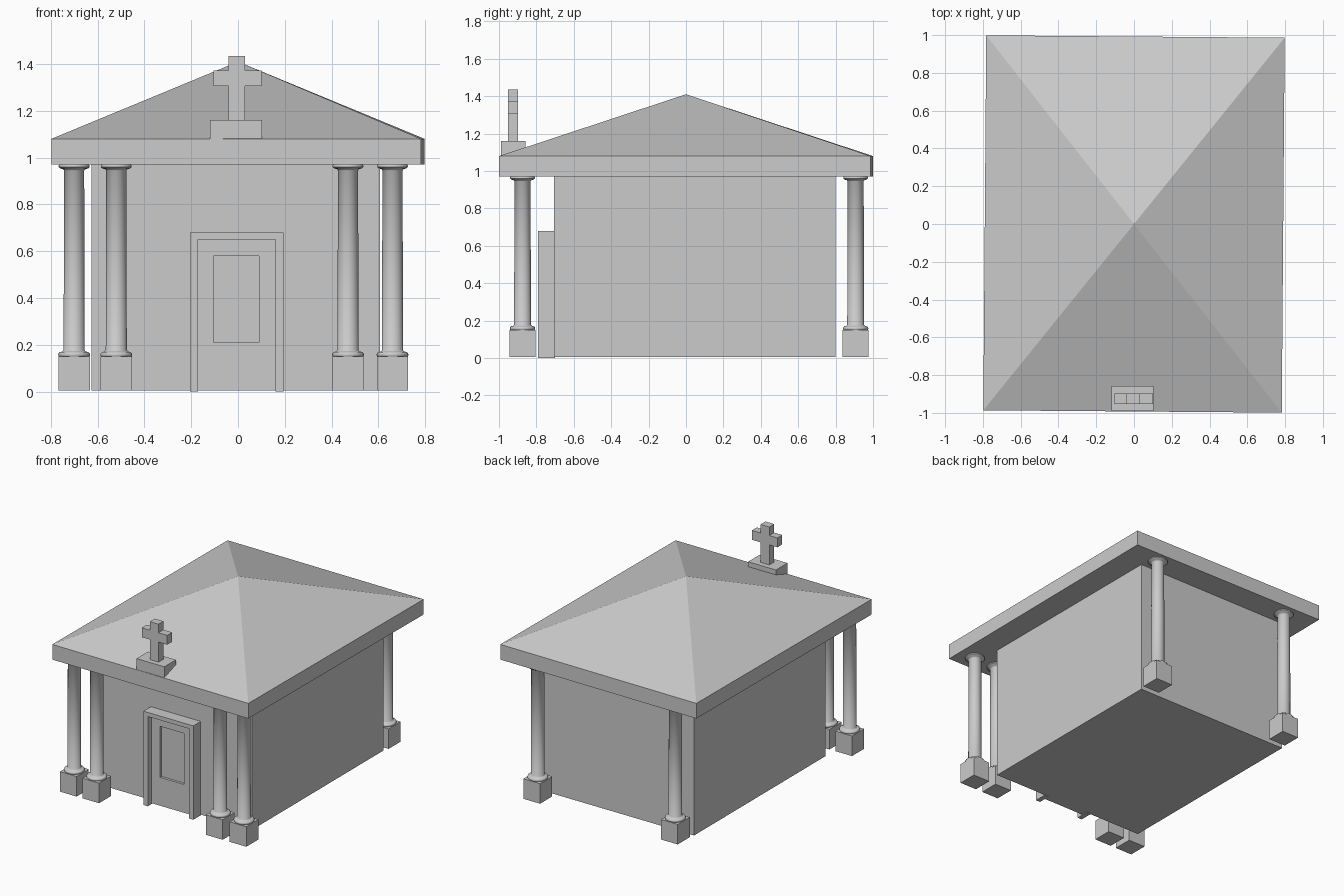
import bpy, bmesh, math

if "Cube" in bpy.data.objects:
    bpy.data.objects.remove(bpy.data.objects["Cube"])


def finish(name, bm):
    bmesh.ops.recalc_face_normals(bm, faces=bm.faces)
    mesh = bpy.data.meshes.new(name)
    bm.to_mesh(mesh)
    bm.free()
    obj = bpy.data.objects.new(name, mesh)
    bpy.context.collection.objects.link(obj)
    return obj


def box(name, x0, x1, y0, y1, z0, z1):
    bm = bmesh.new()
    bmesh.ops.create_cube(bm, size=1)
    for v in bm.verts:
        v.co.x = x1 if v.co.x > 0 else x0
        v.co.y = y1 if v.co.y > 0 else y0
        v.co.z = z1 if v.co.z > 0 else z0
    return finish(name, bm)


def prism(name, outline, y0, y1):
    """Extrude an (x, z) outline along y."""
    bm = bmesh.new()
    face = bm.faces.new([bm.verts.new((x, y0, z)) for x, z in outline])
    ext = bmesh.ops.extrude_face_region(bm, geom=[face])
    for g in ext["geom"]:
        if isinstance(g, bmesh.types.BMVert):
            g.co.y = y1
    return finish(name, bm)


def column(name, x, y):
    """Square plinth with a lathed shaft, base ring and capital."""
    box(name + "_plinth", x - 0.067, x + 0.067, y - 0.069, y + 0.069, 0.005, 0.15)
    ring = [(0.054 + 0.014 * math.cos(a), 0.158 + 0.013 * math.sin(a))
            for a in (math.radians(d) for d in range(-90, 91, 30))]
    profile = [(0, 0.145)] + ring + [
        (0.050, 0.172), (0.045, 0.178), (0.043, 0.945), (0.048, 0.951),
        (0.060, 0.954), (0.066, 0.960), (0.066, 0.966), (0.062, 0.972), (0, 0.972)]
    bm = bmesh.new()
    verts = [bm.verts.new((r, 0, z)) for r, z in profile]
    edges = [bm.edges.new(p) for p in zip(verts, verts[1:])]
    bmesh.ops.spin(bm, geom=verts + edges, cent=(0, 0, 0), axis=(0, 0, 1),
                   angle=math.tau, steps=32)
    bmesh.ops.remove_doubles(bm, verts=bm.verts, dist=0.0001)
    obj = finish(name + "_shaft", bm)
    obj.location = (x, y, 0)
    bpy.ops.object.select_all(action='DESELECT')
    obj.select_set(True)
    bpy.context.view_layer.objects.active = obj
    bpy.ops.object.shade_smooth_by_angle(angle=math.radians(40))


# main walls
box("walls", -0.625, 0.607, -0.705, 0.80, 0.005, 0.975)

# hipped roof: slab with its top face drawn up to a point, turned very slightly
W, D = 0.79, 0.9925
roof = box("roof", -W, W, -D, D, 0.97, 1.08)
bm = bmesh.new()
bm.from_mesh(roof.data)
top = max(bm.faces, key=lambda f: f.calc_center_median().z)
peak = bmesh.ops.poke(bm, faces=[top])["verts"][0]
peak.co.z = 1.41
bm.to_mesh(roof.data)
bm.free()
roof.rotation_euler.z = -0.0078

# four front columns and two rear columns
for i, x in enumerate((-0.70, -0.52, 0.47, 0.66)):
    column(f"front_column_{i + 1}", x, -0.874)
for i, x in enumerate((-0.55, 0.553)):
    column(f"back_column_{i + 1}", x, 0.907)

# door frame
prism("door_frame", [(-0.205, 0), (-0.205, 0.68), (0.195, 0.68), (0.195, 0),
                     (0.16, 0), (0.16, 0.65), (-0.17, 0.65), (-0.17, 0)], -0.79, -0.70)

# door leaf with a sunken panel
door = box("door", -0.17, 0.16, -0.745, -0.70, 0.005, 0.65)
bm = bmesh.new()
bm.from_mesh(door.data)
front = min(bm.faces, key=lambda f: f.calc_center_median().y)
bmesh.ops.inset_region(bm, faces=[front], thickness=0.07)
for v in front.verts:
    v.co.x = 0.09 if v.co.x > 0 else -0.105
    v.co.z = 0.58 if v.co.z > 0.3 else 0.21
inner = bmesh.ops.extrude_discrete_faces(bm, faces=[front])["faces"][0]
for v in inner.verts:
    v.co.y += 0.018
bm.to_mesh(door.data)
bm.free()

# cross on its roof block
box("cross_base", -0.12, 0.103, -0.99, -0.858, 1.08, 1.16)
l, r, al, ar = -0.04, 0.03, -0.104, 0.10
prism("cross", [(l, 1.155), (r, 1.155), (r, 1.305), (ar, 1.305), (ar, 1.373), (r, 1.373),
                (r, 1.435), (l, 1.435), (l, 1.373), (al, 1.373), (al, 1.305), (l, 1.305)],
      -0.953, -0.897)
